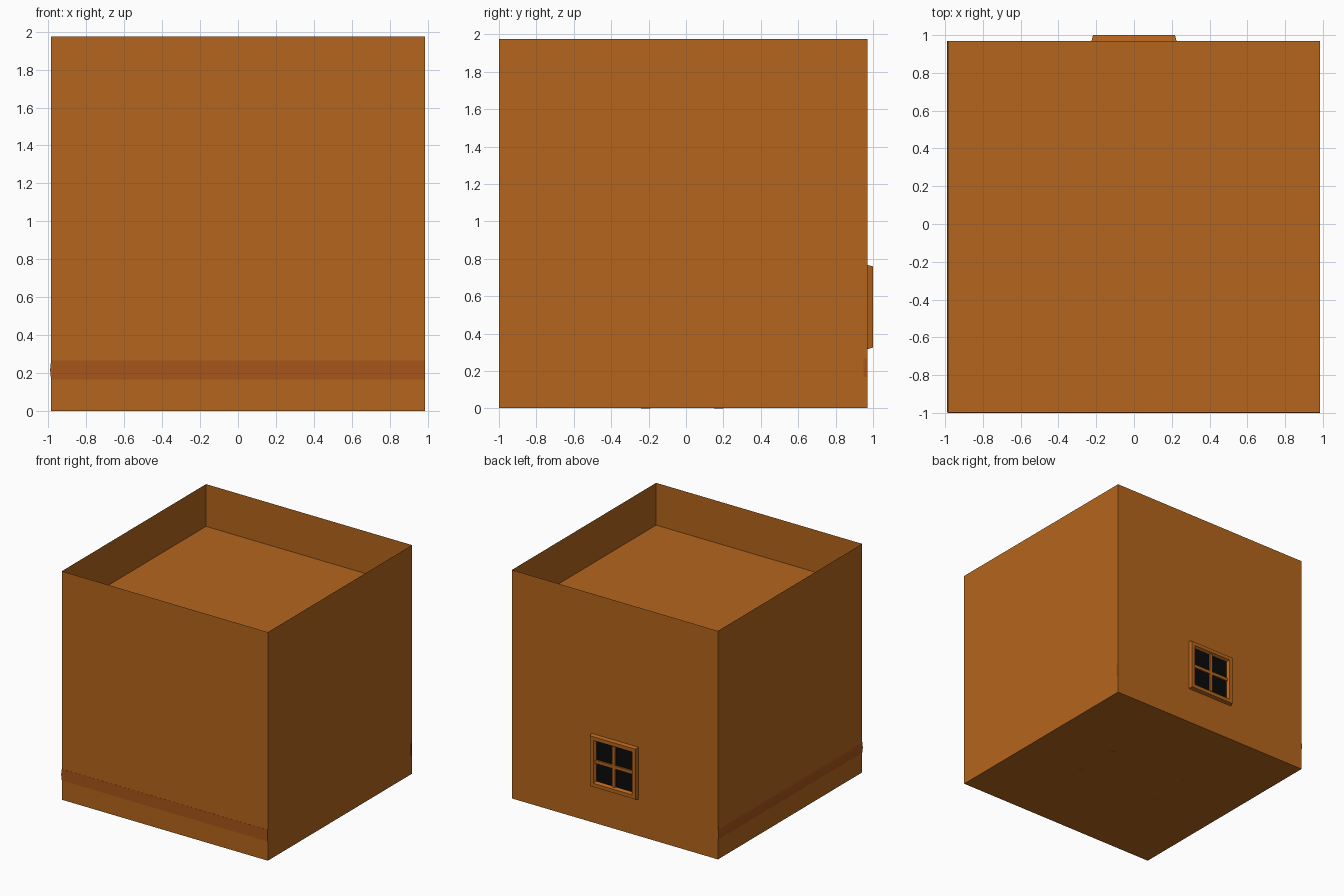
import bpy, bmesh, math
from mathutils import Matrix, Vector

if "Cube" in bpy.data.objects:
    bpy.data.objects.remove(bpy.data.objects["Cube"])

def material(name, rgb):
    m = bpy.data.materials.new(name)
    m.diffuse_color = (*rgb, 1)
    m.use_nodes = True
    m.node_tree.nodes["Principled BSDF"].inputs["Base Color"].default_value = m.diffuse_color
    return m

WOOD = material("wood", (0.46, 0.13, 0.012))
TRIM = material("trim_wood", (0.39, 0.09, 0.010))
DARK = material("dark_glass", (0.003, 0.003, 0.003))

X, Y0, Y1, H = 0.985, -1.0, 0.97, 1.975
YC = (Y0 + Y1) / 2

def finish(name, bm, mat, smooth=False, recalc=True):
    if recalc:
        bmesh.ops.recalc_face_normals(bm, faces=bm.faces)
    me = bpy.data.meshes.new(name)
    bm.to_mesh(me)
    bm.free()
    ob = bpy.data.objects.new(name, me)
    bpy.context.collection.objects.link(ob)
    me.materials.append(mat)
    if smooth:
        bpy.ops.object.select_all(action='DESELECT')
        ob.select_set(True)
        bpy.context.view_layer.objects.active = ob
        bpy.ops.object.shade_smooth_by_angle(angle=math.radians(40))
    return ob

def box(name, lo, hi, mat):
    bm = bmesh.new()
    bmesh.ops.create_cube(bm, size=1)
    lo, hi = Vector(lo), Vector(hi)
    for v in bm.verts:
        v.co = [(lo[i] + hi[i]) / 2 + v.co[i] * (hi[i] - lo[i]) for i in range(3)]
    return finish(name, bm, mat)

# Thin-walled room, open at the top
walls = box("room_walls", (-X, Y0 + 0.001, 0.001), (X, Y1, H), WOOD)
bm = bmesh.new()
bm.from_mesh(walls.data)
bm.faces.ensure_lookup_table()
top = max(bm.faces, key=lambda f: f.calc_center_median().z)
bmesh.ops.delete(bm, geom=[top], context='FACES_ONLY')
bm.to_mesh(walls.data)
bm.free()

# Sunken ceiling panel
bm = bmesh.new()
bm.faces.new([bm.verts.new(p) for p in
              [(-X, Y0 + 0.001, 1.61), (X, Y0 + 0.001, 1.61), (X, Y1, 1.61), (-X, Y1, 1.61)]])
finish("ceiling", bm, WOOD, recalc=False)

# Wall rails: moulding extruded along local x, outer side towards local -y
def rail(name, centre, length, angle, bulge, mat):
    pts = [(0.018, 0.05), (0.018, -0.05)]
    n = 8 if bulge else 1
    for i in range(n + 1):
        t = -1 + 2 * i / n
        pts.append((-bulge * (1 - t * t), 0.05 * t))
    bm = bmesh.new()
    face = bm.faces.new([bm.verts.new((-length / 2, y, z)) for y, z in pts])
    ext = bmesh.ops.extrude_face_region(bm, geom=[face])
    moved = [g for g in ext["geom"] if isinstance(g, bmesh.types.BMVert)]
    bmesh.ops.translate(bm, verts=moved, vec=(length, 0, 0))
    bmesh.ops.transform(bm, verts=bm.verts,
                        matrix=Matrix.Translation(centre) @ Matrix.Rotation(angle, 4, 'Z'))
    finish(name, bm, mat, smooth=bool(bulge))

rail("front_rail", (0, Y0, 0.217), 2 * X - 0.002, 0, 0, TRIM)
rail("left_rail", (-X + 0.001, YC, 0.217), Y1 - Y0 - 0.002, -math.pi / 2, 0.006, TRIM)
rail("right_rail", (X - 0.003, YC, 0.217), Y1 - Y0 - 0.01, math.pi / 2, 0, WOOD)
rail("back_rail", (0, Y1 - 0.002, 0.217), 2 * X + 0.002, math.pi, 0, TRIM)

# Window frame: stepped rectangular rings
ZC = 0.542
bm = bmesh.new()
rings = []
for half, y in [(0.225, Y1), (0.217, 1.0), (0.185, 1.0), (0.172, 0.978)]:
    rings.append([bm.verts.new((sx * half, y, ZC + sz * half))
                  for sx, sz in [(-1, -1), (1, -1), (1, 1), (-1, 1)]])
for a, b in zip(rings, rings[1:]):
    for i in range(4):
        j = (i + 1) % 4
        bm.faces.new((a[i], a[j], b[j], b[i]))
finish("window_frame", bm, WOOD)

# Glass and crossing bars
box("window_glass", (-0.175, Y1 - 0.005, ZC - 0.175), (0.175, 0.976, ZC + 0.175), DARK)
box("window_bar_upright", (-0.014, 0.974, ZC - 0.175), (0.014, 0.99, ZC + 0.175), WOOD)
box("window_bar_level", (-0.175, 0.974, ZC - 0.014), (0.175, 0.989, ZC + 0.014), WOOD)

# Table inside, whose feet just show through the floor
for i, (sx, sy) in enumerate([(-1, -1), (1, -1), (1, 1), (-1, 1)]):
    bm = bmesh.new()
    bmesh.ops.create_cone(bm, cap_ends=True, segments=16, radius1=0.025, radius2=0.025, depth=0.3)
    bmesh.ops.translate(bm, verts=bm.verts, vec=(sx * 0.388, -0.02 + sy * 0.195, 0.15))
    finish(f"table_leg_{i + 1}", bm, WOOD, smooth=True)
box("table_top", (-0.45, -0.28, 0.3), (0.45, 0.24, 0.34), WOOD)
